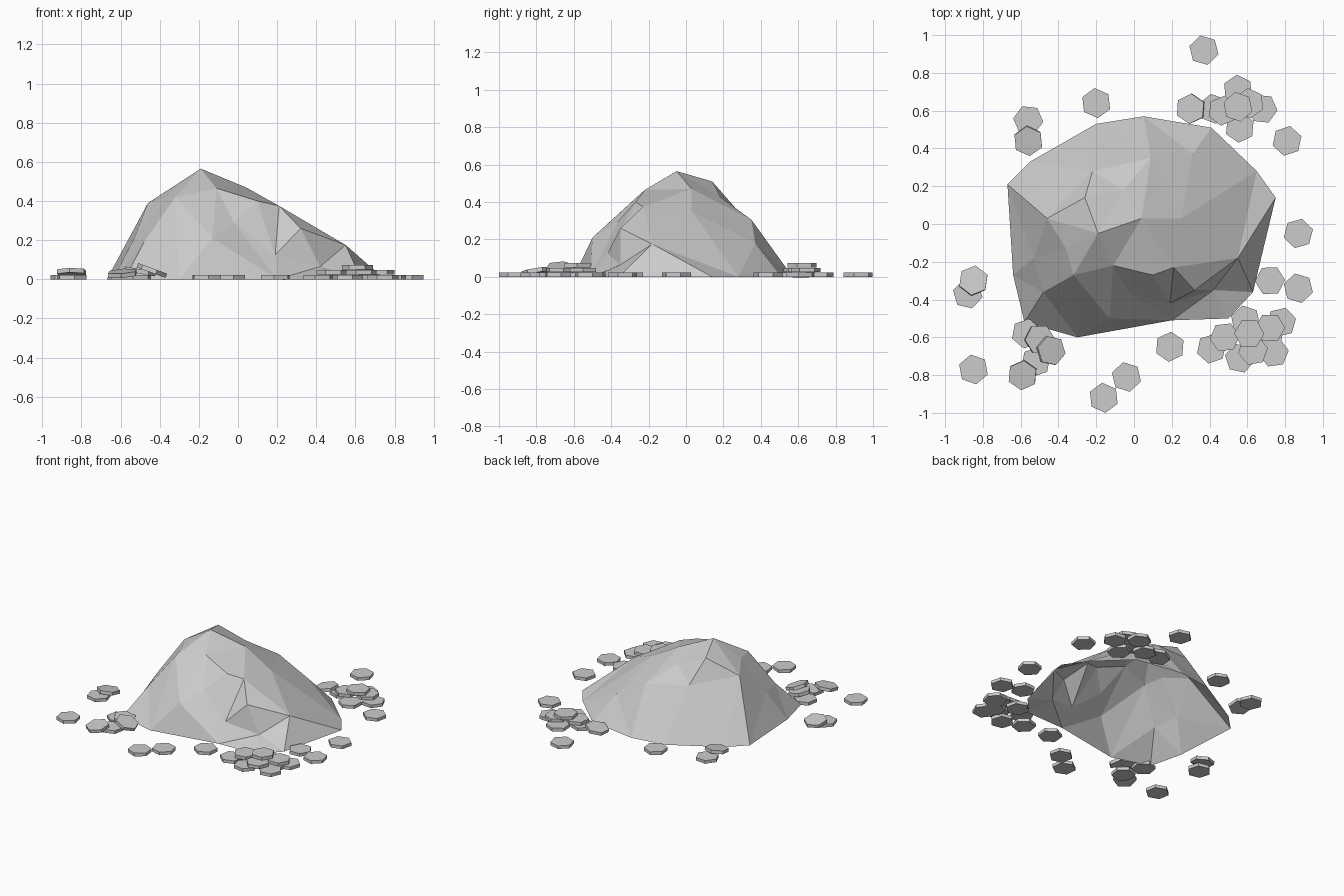
import bpy
import bmesh
import math
import random
from mathutils import Matrix, Vector
from mathutils.geometry import delaunay_2d_cdt

random.seed(4)
CM = 0.01  # layout numbers below are hundredths of a unit
PEBBLE_RADIUS = 0.08
PEBBLE_HEIGHT = 0.023

default_cube = bpy.data.objects.get("Cube")
if default_cube:
    bpy.data.objects.remove(default_cube, do_unlink=True)


def make_material(name, level):
    material = bpy.data.materials.new(name)
    material.use_nodes = True
    colour = (level, level, level, 1.0)
    material.diffuse_color = colour
    shader = material.node_tree.nodes["Principled BSDF"]
    shader.inputs["Base Color"].default_value = colour
    shader.inputs["Roughness"].default_value = 0.9
    return material


stone_grey = make_material("stone_grey", 0.6)


def add_object(name, bm):
    mesh = bpy.data.meshes.new(name)
    bm.to_mesh(mesh)
    bm.free()
    mesh.materials.append(stone_grey)
    obj = bpy.data.objects.new(name, mesh)
    bpy.context.collection.objects.link(obj)
    return obj


# Foot of the boulder, counterclockwise on the ground
foot = [(5, 57), (-20, 53), (-55, 33), (-67, 21), (-64, -27), (-58, -52),
        (-30, -60), (20, -51), (50, -50), (63, -36), (75, 14), (65, 28),
        (41, 51)]

# Facet corners of the boulder
corners = {
    "peak": (-19, -5, 56.5),
    "front_brow": (-11, -22, 46.5),
    "left_brow": (-32, -27, 42),
    "left_temple": (-36, -13, 43),
    "left_shoulder": (-46, 3, 39),
    "left_flank": (-53, -18, 21),
    "left_cheek": (-48, -36, 19),
    "front_nose": (-13, -50, 21),
    "front_dent": (-2, -37, 29),
    "saddle_front": (10, -27, 40),
    "saddle_back": (21, -23, 37.5),
    "hollow": (19, -42, 12.5),
    "ledge": (32, -35, 26),
    "ledge_foot": (42, -35, 6.5),
    "right_shoulder": (55, -18, 17.5),
    "crown_right": (4, 3, 47),
    "right_slope": (25, 3, 35),
    "crown_back": (-26, 14, 51),
    "back_notch": (-22, 28, 35),
    "back_ridge": (-6, 18, 43),
    "back_shoulder": (9, 35, 30.5),
    "back_ledge": (31, 37, 18),
}

# Creases that run between those corners
creases = [
    ("left_cheek", "left_brow", "front_brow", "saddle_front", "saddle_back",
     "ledge", "right_shoulder", "ledge_foot", "hollow"),
    ("left_brow", "front_nose"),
    ("left_brow", "left_temple", "left_shoulder"),
    ("front_brow", "peak", "crown_back", "back_notch"),
    ("left_shoulder", "back_notch"),
    ("left_shoulder", "crown_back"),
    ("saddle_front", "hollow"),
    ("saddle_back", "hollow"),
    ("ledge", "hollow"),
    ("peak", "crown_right", "right_slope"),
    ("back_ridge", "back_shoulder", "back_ledge"),
]


def build_boulder():
    points = [Vector((x, y, 0)) * CM for x, y in foot]
    points += [Vector(p) * CM for p in corners.values()]
    index = {name: len(foot) + i for i, name in enumerate(corners)}
    edges = [(index[a], index[b]) for path in creases
             for a, b in zip(path, path[1:])]
    flat, _, faces, origins, _, _ = delaunay_2d_cdt(
        [p.xy for p in points], edges, [list(range(len(foot)))], 1, 1e-5)
    bm = bmesh.new()
    verts = []
    for place, origin in zip(flat, origins):
        height = points[origin[0]].z if origin else 0.2
        verts.append(bm.verts.new((place.x, place.y, height)))
    for face in faces:
        bm.faces.new([verts[i] for i in face])
    bm.normal_update()
    for face in bm.faces:
        if face.normal.z < 0:
            face.normal_flip()
    return add_object("boulder", bm)


build_boulder()

# Flat six-sided pebbles, grouped by how many lie beneath them
pebble_layers = [
    [(37, 92), (-20, 64), (-56, 55), (42, 61), (55, 71), (68, 61), (56, 51),
     (81, 44), (87, -5), (87, -34), (72, -30), (-88, -37), (-85, -77),
     (-16, -92), (-4, -81), (19, -65), (-57, -58), (-52, -73), (41, -66),
     (59, -51), (56, -71), (74, -68), (78, -52), (71, -62)],
    [(47, 60), (61, 64), (48, -60), (63, -67), (72, -55)],
    [(55, 62), (61, -58)],
]

# Pebbles resting on a neighbour: position, lean direction and lean angle
leaning_pebbles = [
    ((-56, 44, 3), (0, -1), 9),
    ((30, 61, 2), (-1, 0), 10),
    ((-85, -30, 3.5), (0, 1), 9),
    ((-50, -61, 4), (1, 0), 10),
    ((-44, -67, 4.5), (1, 0), 20),
    ((-59, -80, 3), (-0.5, -1), 10),
]


def add_pebble(name, centre, lean=(1, 0), angle=0):
    bm = bmesh.new()
    bmesh.ops.create_cone(bm, cap_ends=True, segments=6, radius1=PEBBLE_RADIUS,
                          radius2=PEBBLE_RADIUS, depth=PEBBLE_HEIGHT)
    axis = Vector((-lean[1], lean[0], 0))
    spin = Matrix.Rotation(random.uniform(0, math.pi / 3), 4, "Z")
    tilt = Matrix.Rotation(math.radians(angle), 4, axis)
    bm.transform(Matrix.Translation(centre) @ tilt @ spin)
    add_object(name, bm)


for level, layer in enumerate(pebble_layers):
    z = PEBBLE_HEIGHT * (level + 0.5) + 0.002 * level
    for x, y in layer:
        add_pebble("pebble", Vector((x * CM, y * CM, z)))

for centre, lean, angle in leaning_pebbles:
    add_pebble("leaning_pebble", Vector(centre) * CM, lean, angle)
